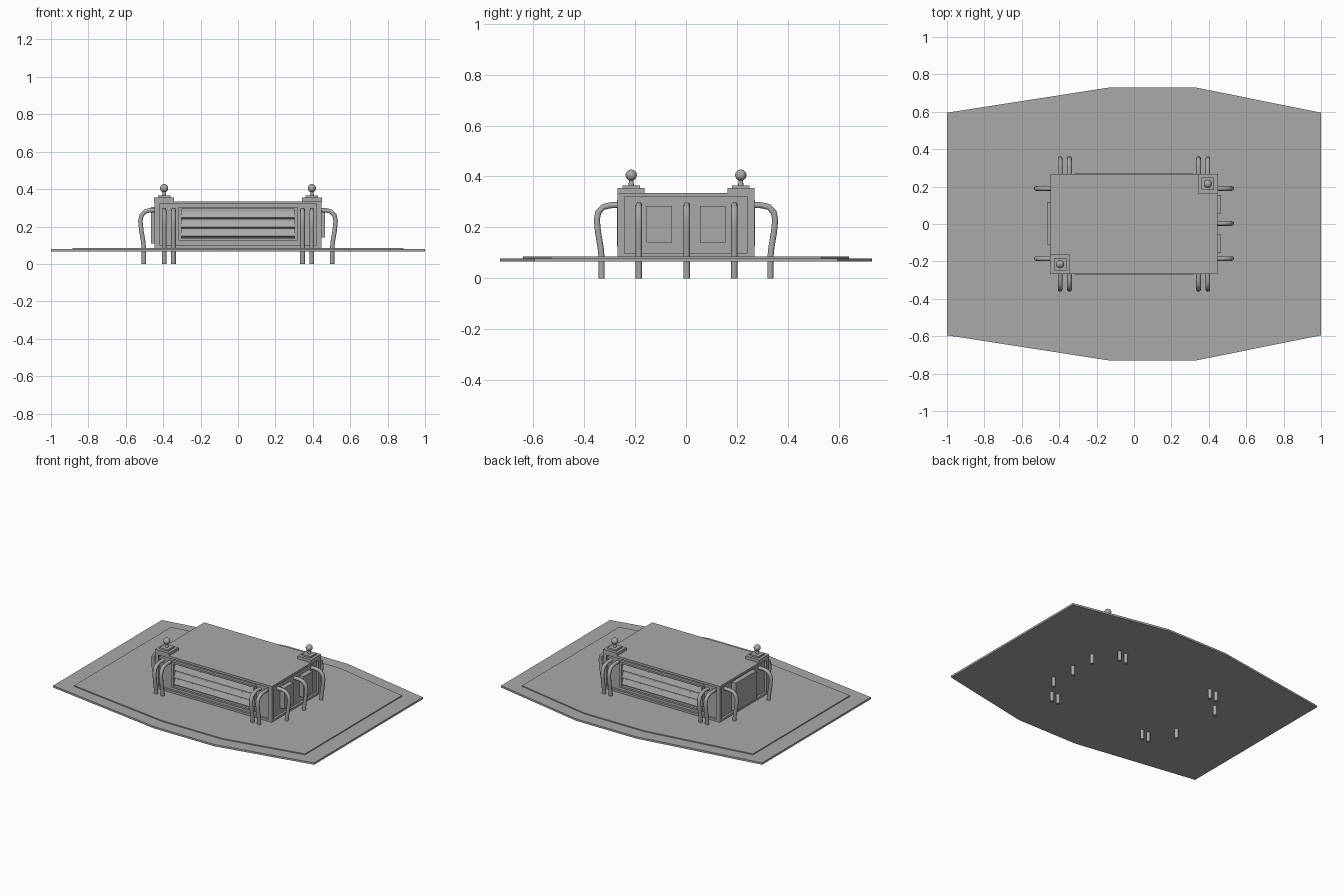
import bpy, bmesh, math
from mathutils import Vector, Matrix

if "Cube" in bpy.data.objects:
    bpy.data.objects.remove(bpy.data.objects["Cube"], do_unlink=True)

grey = bpy.data.materials.new("plain_grey")
grey.use_nodes = True
COLOUR = (0.4, 0.4, 0.4, 1)
grey.diffuse_color = COLOUR
grey.node_tree.nodes["Principled BSDF"].inputs["Base Color"].default_value = COLOUR


def finish(name, bm, smooth=False):
    mesh = bpy.data.meshes.new(name)
    bmesh.ops.recalc_face_normals(bm, faces=bm.faces)
    for f in bm.faces:
        f.smooth = smooth
    bm.to_mesh(mesh)
    bm.free()
    mesh.materials.append(grey)
    obj = bpy.data.objects.new(name, mesh)
    bpy.context.collection.objects.link(obj)
    return obj


def box(name, x, y, z, tilt=0):
    """Box from (low, high) ranges, tilted about its own x axis."""
    bm = bmesh.new()
    size = [r[1] - r[0] for r in (x, y, z)]
    mid = [(r[0] + r[1]) / 2 for r in (x, y, z)]
    bmesh.ops.create_cube(bm, size=1, matrix=Matrix.Translation(mid)
                          @ Matrix.Rotation(tilt, 4, 'X') @ Matrix.Diagonal((*size, 1)))
    return finish(name, bm)


def slab(name, half_x, side_y, mid_y, z0, z1):
    """Eight-sided plate with a flat run on each long side."""
    half = [(half_x, side_y), (0.33, mid_y), (-0.13, mid_y), (-half_x, side_y)]
    outline = half + [(x, -y) for x, y in reversed(half)]
    bm = bmesh.new()
    face = bm.faces.new([bm.verts.new((x, y, z0)) for x, y in outline])
    top = bmesh.ops.extrude_face_region(bm, geom=[face])
    verts = [v for v in top["geom"] if isinstance(v, bmesh.types.BMVert)]
    bmesh.ops.translate(bm, verts=verts, vec=(0, 0, z1 - z0))
    return finish(name, bm)


def bent_pipe(name, origin, outward):
    """Round pipe that leaves a wall, bends over and drops through the base."""
    curve = bpy.data.curves.new(name, 'CURVE')
    curve.dimensions = '3D'
    curve.bevel_depth = 0.0125
    curve.bevel_resolution = 3
    curve.use_fill_caps = True
    path = [(-0.02, 0.288), (0.03, 0.287), (0.057, 0.28), (0.076, 0.26), (0.082, 0.23),
            (0.077, 0.18), (0.067, 0.12), (0.063, 0.08), (0.063, 0)]
    spline = curve.splines.new('POLY')
    spline.points.add(len(path) - 1)
    for point, (out, z) in zip(spline.points, path):
        p = Vector(origin) + Vector(outward) * out
        point.co = (p.x, p.y, z, 1)
    for s in curve.splines:
        s.use_smooth = True
    curve.materials.append(grey)
    obj = bpy.data.objects.new(name, curve)
    bpy.context.collection.objects.link(obj)


# Stepped base
slab("base_plate", 1.0, 0.595, 0.73, 0.066, 0.079)
slab("base_step", 0.885, 0.53, 0.64, 0.078, 0.086)

# Main box: recessed walls, roof, sill and corner posts
X, Y = 0.447, 0.268
box("walls", (-X + 0.015, X - 0.015), (-Y + 0.015, Y - 0.015), (0.08, 0.33))
box("roof", (-X, X), (-Y, Y), (0.32, 0.335))
box("sill", (-X, X), (-Y, Y), (0.08, 0.1))
for sx in (-1, 1):
    for sy in (-1, 1):
        box("corner_post", sorted((sx * X, sx * (X - 0.026))),
            sorted((sy * Y, sy * (Y - 0.026))), (0.09, 0.325))

# Louvred windows on the two long walls
for s in (-1, 1):
    def depth(a, b):
        return sorted((s * (Y - 0.015 + a), s * (Y - 0.015 + b)))
    for sx in (-1, 1):
        box("window_side", sorted((sx * 0.318, sx * 0.303)), depth(-0.01, 0.018), (0.125, 0.305))
    for z in (0.125, 0.293):
        box("window_rail", (-0.318, 0.318), depth(-0.01, 0.018), (z, z + 0.012))
    for z in (0.16, 0.207, 0.257):
        box("louvre", (-0.305, 0.305), depth(-0.012, 0.01), (z - 0.016, z + 0.02), s * 0.45)

# Raised panels on the end walls
for s in (-1, 1):
    box("left_panel", (X - 0.02, X + 0.018), sorted((s * 0.055, s * 0.155)), (0.14, 0.285))
box("right_panel", (-X - 0.018, -X + 0.02), (-0.11, 0.118), (0.11, 0.305))

# Bent pipes around all four walls
for s in (-1, 1):
    for x in (-0.395, -0.345, 0.345, 0.395):
        bent_pipe("side_pipe", (x, s * Y, 0), (0, s, 0))
for y in (0.19, 0.003, -0.185):
    bent_pipe("left_pipe", (X - 0.007, y, 0), (1, 0, 0))
for y in (0.19, -0.185):
    bent_pipe("right_pipe", (-X + 0.007, y, 0), (-1, 0, 0))

# Corner finials: stepped plinth, stem and ball
for s in (-1, 1):
    cx, cy = s * 0.395, s * 0.215
    for half, z0, z1 in ((0.053, 0.33, 0.354), (0.034, 0.35, 0.365)):
        box("finial_plinth", (cx - half, cx + half), (cy - half, cy + half), (z0, z1))
    bm = bmesh.new()
    bmesh.ops.create_cone(bm, cap_ends=True, segments=16, radius1=0.012, radius2=0.007,
                          depth=0.03, matrix=Matrix.Translation((cx, cy, 0.375)))
    finish("finial_stem", bm)
    bm = bmesh.new()
    bmesh.ops.create_uvsphere(bm, u_segments=24, v_segments=14, radius=0.022,
                              matrix=Matrix.Translation((cx, cy, 0.405)))
    finish("finial_ball", bm, True)
